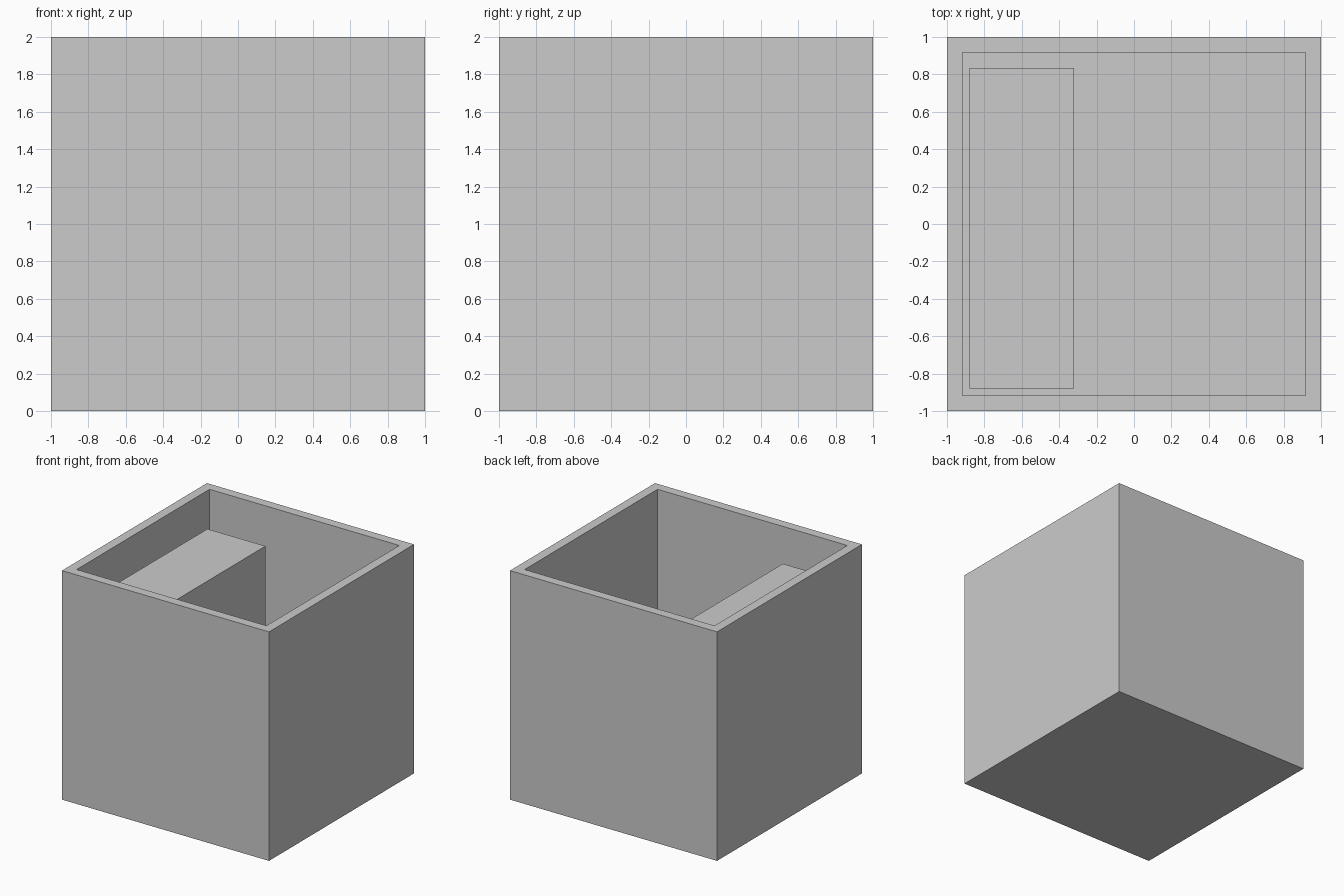
import bpy, bmesh

if "Cube" in bpy.data.objects:
    bpy.data.objects.remove(bpy.data.objects["Cube"])

WALL = 0.083


def box(bm, lo, hi):
    """Add an axis-aligned box spanning two opposite corners."""
    verts = bmesh.ops.create_cube(bm, size=1.0)["verts"]
    for v in verts:
        for i in range(3):
            v.co[i] = lo[i] if v.co[i] < 0 else hi[i]
    return verts


def finish(bm, name):
    mesh = bpy.data.meshes.new(name)
    bm.normal_update()
    bm.to_mesh(mesh)
    bm.free()
    obj = bpy.data.objects.new(name, mesh)
    bpy.context.collection.objects.link(obj)
    return obj


# Open-topped container: inset the top face, then push it down to the floor
bm = bmesh.new()
box(bm, (-1, -1, 0), (1, 1, 2))
bm.normal_update()
top = max(bm.faces, key=lambda f: f.calc_center_median().z)
bmesh.ops.inset_region(bm, faces=[top], thickness=WALL, use_even_offset=True)
well = bmesh.ops.extrude_face_region(bm, geom=[top])
bmesh.ops.delete(bm, geom=[top], context="FACES_ONLY")
for v in well["geom"]:
    if isinstance(v, bmesh.types.BMVert):
        v.co.z = WALL
bmesh.ops.recalc_face_normals(bm, faces=bm.faces)
finish(bm, "open_container")

# Tall block standing inside along the left wall
bm = bmesh.new()
box(bm, (-0.88, -0.88, WALL), (-0.32, 0.835, 1.695))
finish(bm, "inner_block")
